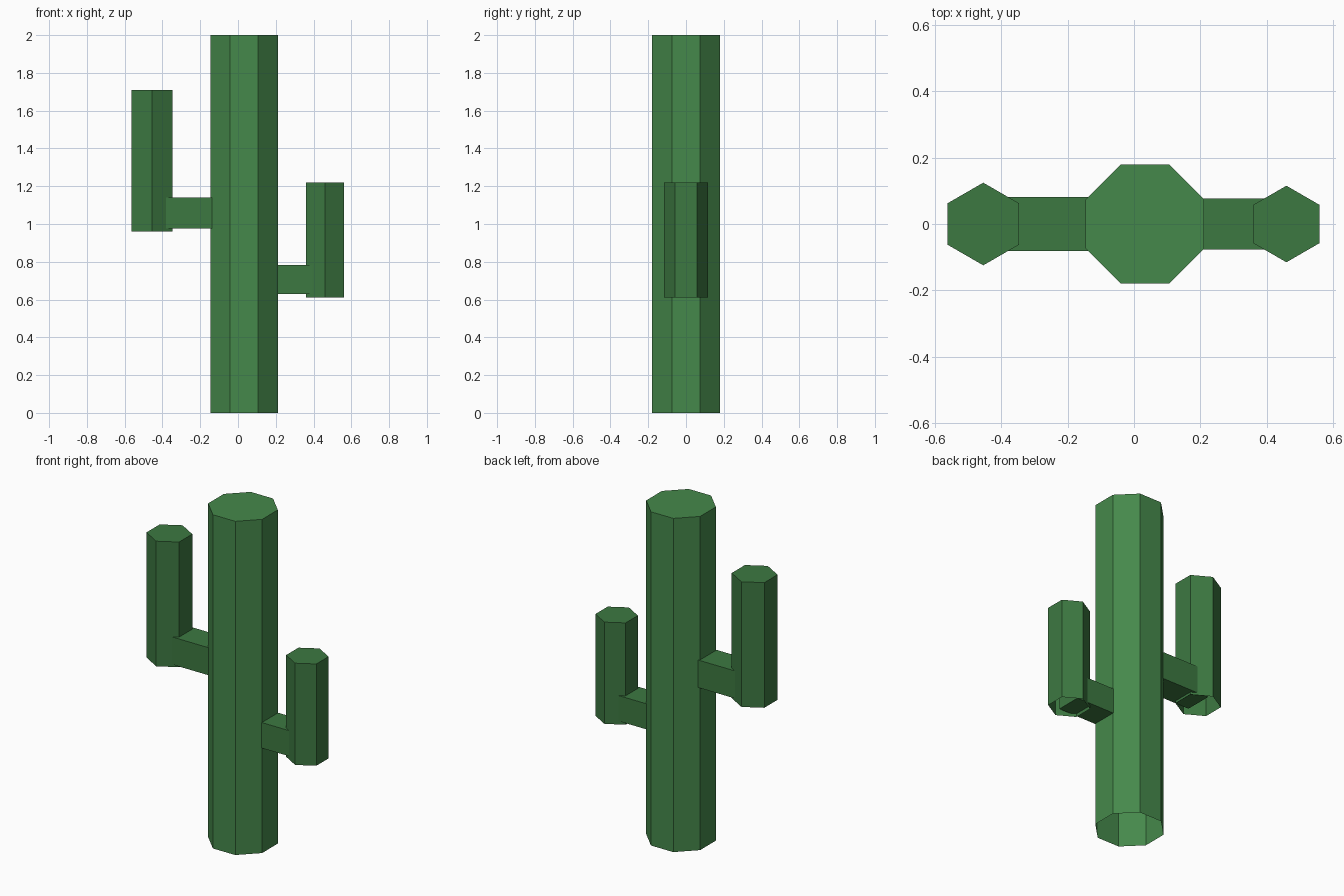
import bpy, bmesh, math

if "Cube" in bpy.data.objects:
    bpy.data.objects.remove(bpy.data.objects["Cube"])


def material(name, color):
    m = bpy.data.materials.new(name)
    m.diffuse_color = color
    m.use_nodes = True
    m.node_tree.nodes["Principled BSDF"].inputs["Base Color"].default_value = m.diffuse_color
    return m


TRUNK = material("trunk_green", (0.06, 0.25, 0.07, 1))
ARM = material("arm_green", (0.046, 0.19, 0.053, 1))


def finish(name, bm, mat):
    bmesh.ops.recalc_face_normals(bm, faces=bm.faces[:])
    me = bpy.data.meshes.new(name)
    bm.to_mesh(me)
    bm.free()
    me.materials.append(mat)
    ob = bpy.data.objects.new(name, me)
    bpy.context.collection.objects.link(ob)


def column(name, sides, apothem, x, z0, z1, mat):
    """Prism with a flat face toward +x, closed top and open underside."""
    bm = bmesh.new()
    r = apothem / math.cos(math.pi / sides)
    angles = [(i + 0.5) * 2 * math.pi / sides for i in range(sides)]
    low, top = [[bm.verts.new((x + r * math.cos(a), r * math.sin(a), z))
                 for a in angles] for z in (z0, z1)]
    for i in range(sides):
        j = (i + 1) % sides
        bm.faces.new((low[i], low[j], top[j], top[i]))
    bm.faces.new(top)
    finish(name, bm, mat)


def beam(name, x0, x1, half_y, z0, z1, mat):
    bm = bmesh.new()
    bmesh.ops.create_cube(bm, size=1)
    for v in bm.verts:
        v.co = (x1 if v.co.x > 0 else x0,
                math.copysign(half_y, v.co.y),
                z1 if v.co.z > 0 else z0)
    finish(name, bm, mat)


# Octagonal trunk
column("trunk", 8, 0.179, 0.033, 0, 2, TRUNK)

# Left arm: horizontal link and hexagonal upright
beam("left_arm_link", -0.455, -0.125, 0.082, 0.975, 1.14, ARM)
column("left_arm_upright", 6, 0.108, -0.455, 0.96, 1.71, ARM)

# Right arm, lower and smaller
beam("right_arm_link", 0.19, 0.465, 0.077, 0.63, 0.783, ARM)
column("right_arm_upright", 6, 0.1, 0.46, 0.61, 1.22, ARM)
